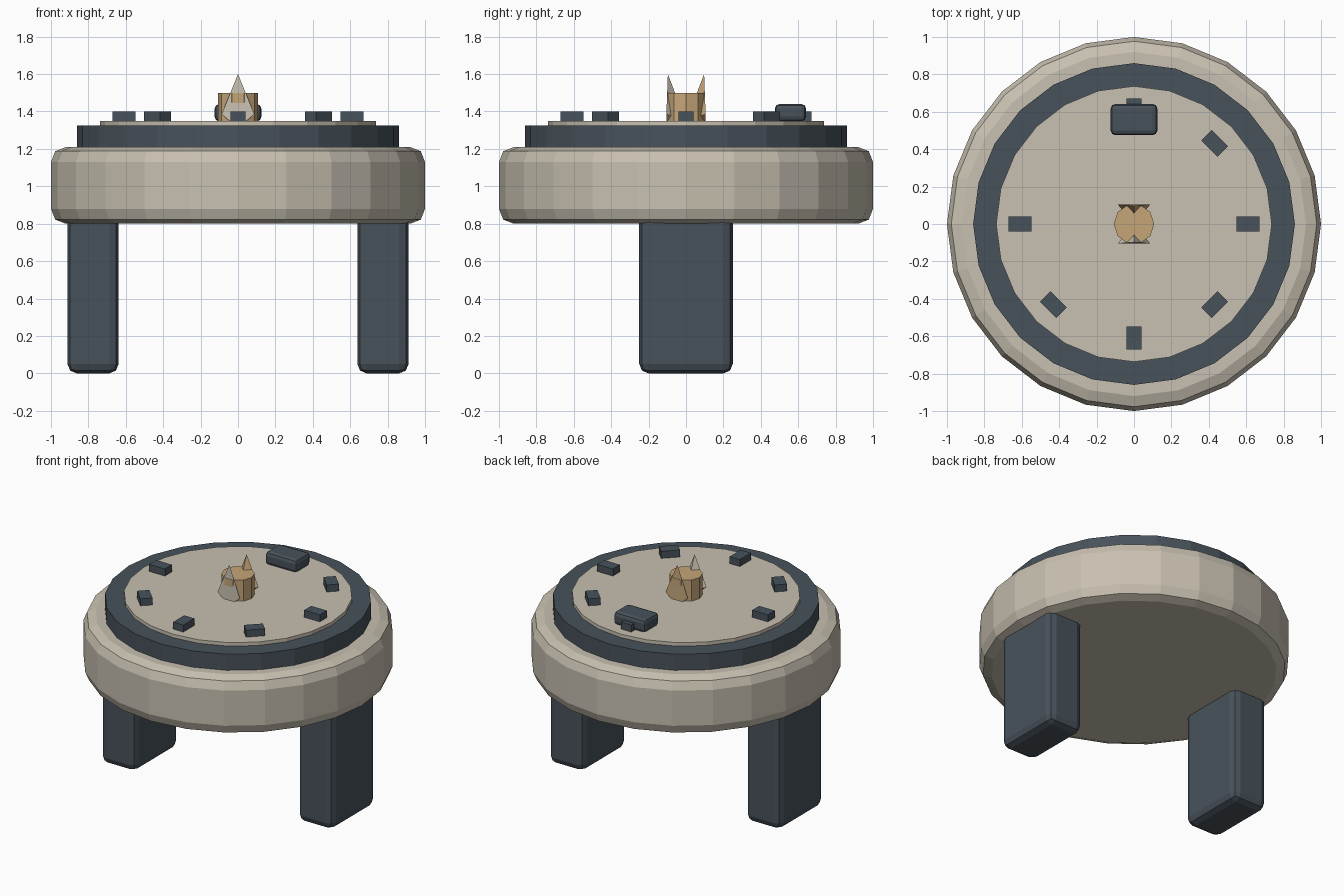
import bpy, bmesh, math

if "Cube" in bpy.data.objects:
    bpy.data.objects.remove(bpy.data.objects["Cube"])


def material(name, rgb):
    m = bpy.data.materials.new(name)
    m.diffuse_color = (*rgb, 1)
    m.use_nodes = True
    m.node_tree.nodes["Principled BSDF"].inputs["Base Color"].default_value = m.diffuse_color
    return m


CREAM = material("warm cream", (0.58, 0.53, 0.44))
SLATE = material("dark slate", (0.065, 0.085, 0.105))
GOLD = material("tan gold", (0.56, 0.38, 0.19))


def finish(bm, name, mat):
    bmesh.ops.recalc_face_normals(bm, faces=bm.faces)
    me = bpy.data.meshes.new(name)
    bm.to_mesh(me)
    bm.free()
    me.materials.append(mat)
    ob = bpy.data.objects.new(name, me)
    bpy.context.collection.objects.link(ob)
    return ob


def lathe(name, profile, sides, mat):
    """Closed turned solid from (radius, height) points, bottom to top."""
    bm = bmesh.new()
    rings = [[bm.verts.new((r * math.cos(math.tau * i / sides),
                            r * math.sin(math.tau * i / sides), z))
              for i in range(sides)] for r, z in profile]
    for a, b in zip(rings, rings[1:]):
        for i in range(sides):
            j = (i + 1) % sides
            bm.faces.new((a[i], a[j], b[j], b[i]))
    bm.faces.new(rings[0][::-1])
    bm.faces.new(rings[-1])
    return finish(bm, name, mat)


def box(name, lo, hi, mat, bevel=0, segments=2):
    bm = bmesh.new()
    bmesh.ops.create_cube(bm, size=1)
    for v in bm.verts:
        v.co = [l + (c + 0.5) * (h - l) for c, l, h in zip(v.co, lo, hi)]
    if bevel:
        bmesh.ops.bevel(bm, geom=bm.edges[:], offset=bevel, segments=segments,
                        profile=0.5, affect='EDGES')
    return finish(bm, name, mat)


# Round drum with softened rims
lathe("table_drum", [(0.92, 0.80), (0.977, 0.822), (1.0, 0.88), (1.0, 1.13),
                     (0.977, 1.188), (0.92, 1.21)], 24, CREAM)
# Dark collar and pale dial on top
lathe("dial_collar", [(0.86, 1.20), (0.86, 1.325)], 24, SLATE)
lathe("dial_face", [(0.737, 1.32), (0.737, 1.35)], 24, CREAM)

# Two slab legs
for side, x in (("left", -0.775), ("right", 0.775)):
    box(side + "_leg", (x - 0.137, -0.25, 0), (x + 0.137, 0.25, 0.85), SLATE, 0.05)

# Hour blocks: straight ones point outward, diagonal ones lie across
for deg in (0, 45, 90, 180, 225, 270, 315):
    a = math.radians(deg)
    ob = box("hour_block", (-0.062, -0.04, 0), (0.062, 0.04, 0.055), SLATE)
    ob.location = (0.61 * math.cos(a), 0.61 * math.sin(a), 1.345)
    ob.rotation_euler.z = a if deg % 90 == 0 else a + math.pi / 2

# Rounded block at the back of the dial
box("back_block", (-0.125, 0.475, 1.347), (0.125, 0.642, 1.44), SLATE, 0.025)

# Central hub
lathe("hub", [(0.108, 1.35), (0.108, 1.5)], 10, GOLD)

# Pointed fins on the front and back of the hub
for name, s, mat in (("front_fin", -1, CREAM), ("back_fin", 1, GOLD)):
    bm = bmesh.new()
    outline = [(0, 1.6), (0.088, 1.385), (0.045, 1.35), (-0.045, 1.35), (-0.088, 1.385)]
    rim = [bm.verts.new((x, s * (0.097 if z > 1.5 else 0.105), z)) for x, z in outline]
    inner = bm.verts.new((0, s * 0.005, 1.36))
    bm.faces.new(rim)
    for i in range(5):
        bm.faces.new((rim[i], rim[(i + 1) % 5], inner))
    finish(bm, name, mat)
